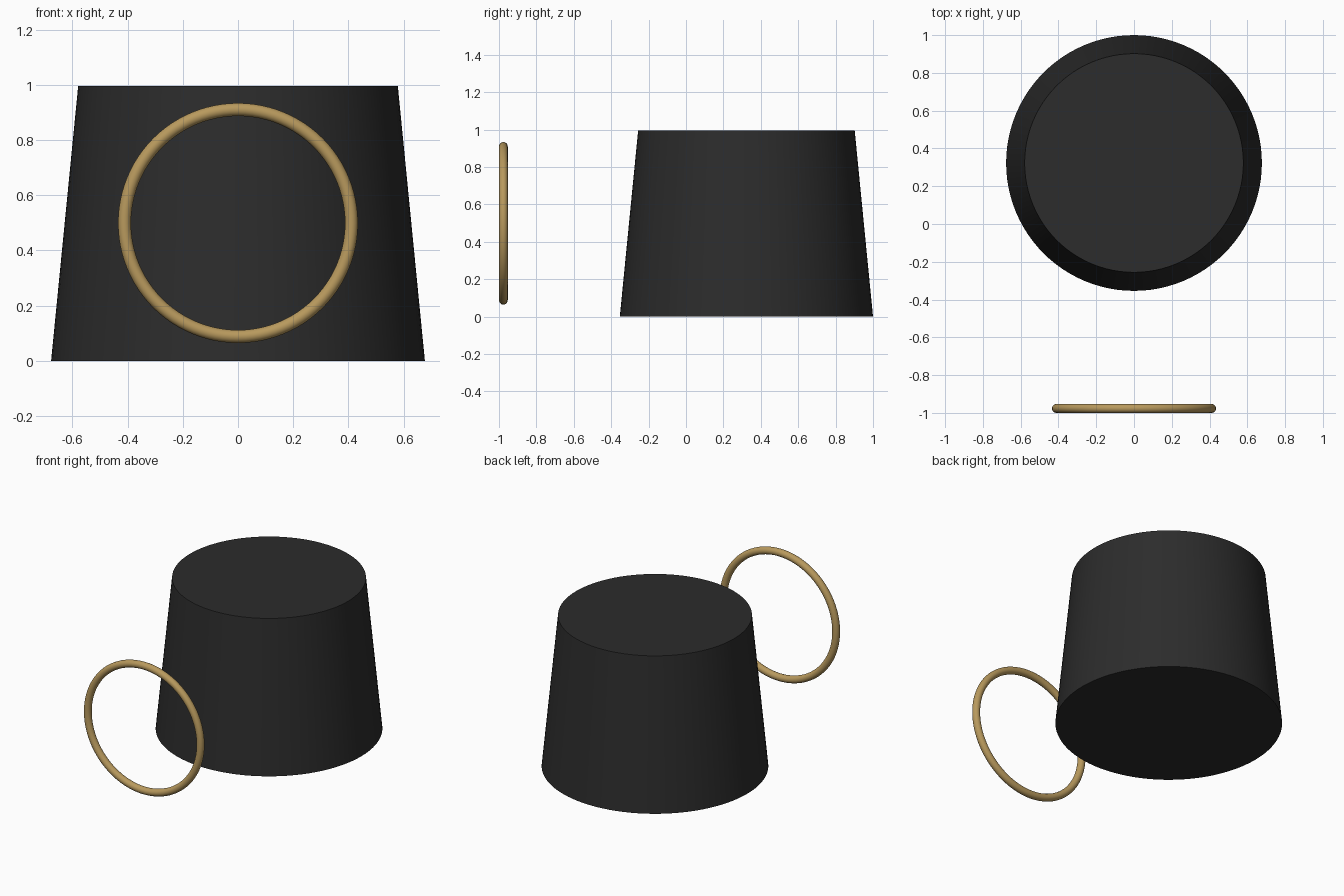
import bpy, math

if "Cube" in bpy.data.objects:
    bpy.data.objects.remove(bpy.data.objects["Cube"])


def finish(name, colour):
    ob = bpy.context.object
    ob.name = name
    mat = bpy.data.materials.new(name + "_material")
    mat.diffuse_color = (*colour, 1)
    mat.use_nodes = True
    mat.node_tree.nodes["Principled BSDF"].inputs["Base Color"].default_value = mat.diffuse_color
    ob.data.materials.append(mat)
    bpy.ops.object.transform_apply(location=True, rotation=True, scale=True)
    bpy.ops.object.shade_smooth_by_angle(angle=math.radians(35))
    return ob


# tapered dark drum, closed at both ends
H = 0.995
bpy.ops.mesh.primitive_cone_add(vertices=96, radius1=0.677, radius2=0.579,
                                depth=H, location=(0, 0.323, H / 2))
finish("tapered_body", (0.025, 0.025, 0.025))

# upright brass ring standing in front of the drum
bpy.ops.mesh.primitive_torus_add(major_radius=0.411, minor_radius=0.0235,
                                 major_segments=96, minor_segments=20,
                                 location=(0, -0.9765, 0.499),
                                 rotation=(math.pi / 2, 0, 0))
finish("front_ring", (0.48, 0.32, 0.11))
